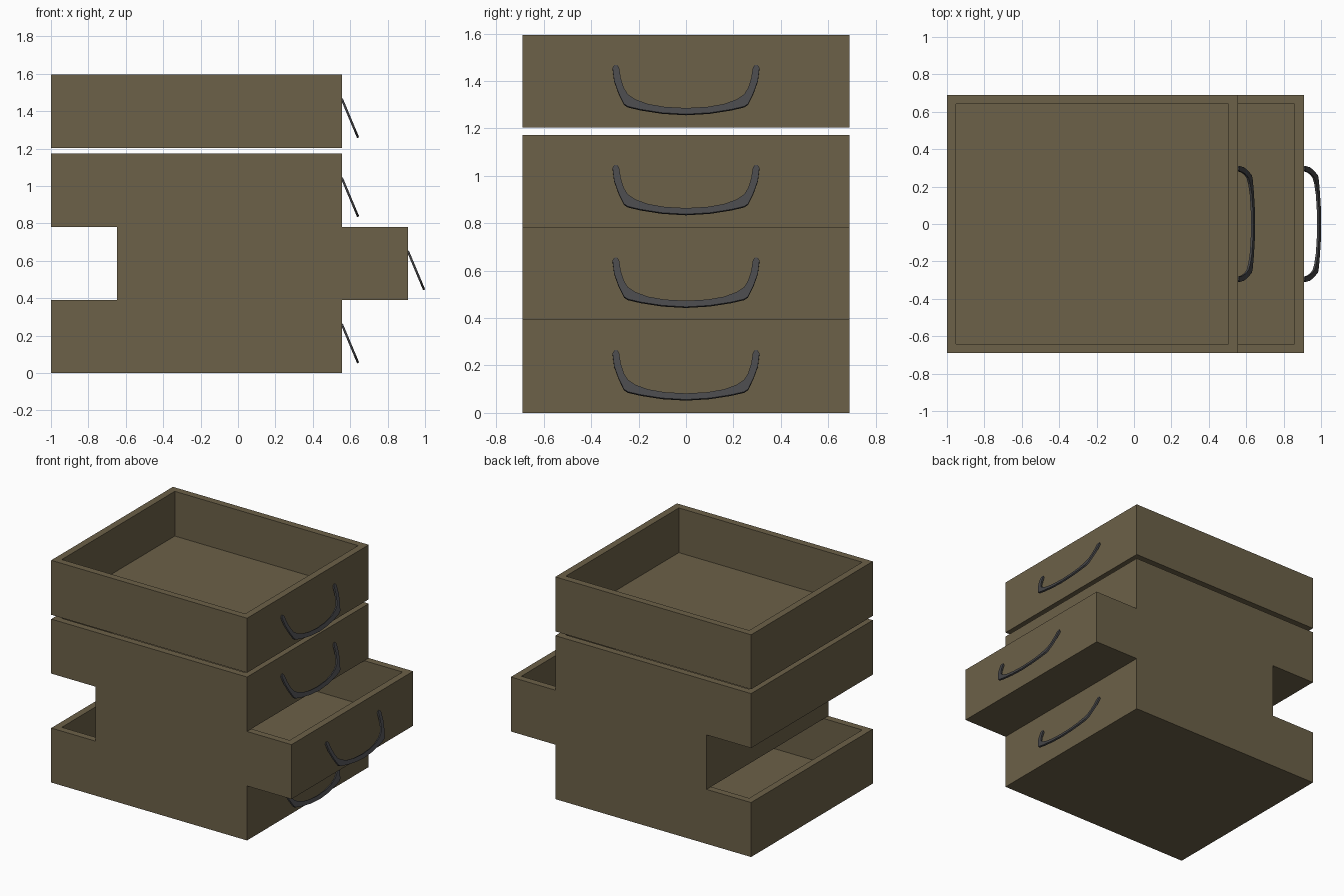
import bpy
import bmesh
from mathutils import Vector

cube = bpy.data.objects.get("Cube")
if cube:
    bpy.data.objects.remove(cube, do_unlink=True)


def make_material(name, rgb, roughness):
    mat = bpy.data.materials.new(name)
    mat.use_nodes = True
    mat.diffuse_color = (*rgb, 1)
    shader = mat.node_tree.nodes["Principled BSDF"]
    shader.inputs["Base Color"].default_value = (*rgb, 1)
    shader.inputs["Roughness"].default_value = roughness
    return mat


wood = make_material("olive_brown_wood", (0.150, 0.119, 0.065), 0.8)
metal = make_material("dark_grey_metal", (0.062, 0.062, 0.066), 0.5)

BACK, FRONT = -1.0, 0.555       # drawer extent along x
HALF_WIDTH = 0.69
HEIGHT = 0.391
WALL = 0.07
PULL = 0.353                    # how far the open drawer slides out


def add_object(name, bm, mat, location):
    bmesh.ops.recalc_face_normals(bm, faces=bm.faces)
    mesh = bpy.data.meshes.new(name)
    bm.to_mesh(mesh)
    bm.free()
    mesh.materials.append(mat)
    obj = bpy.data.objects.new(name, mesh)
    obj.location = location
    bpy.context.collection.objects.link(obj)
    return obj


def add_drawer(name, location):
    # Solid block, then the top is inset and sunk to leave walls and a floor
    bm = bmesh.new()
    bmesh.ops.create_cube(bm, size=1)
    for v in bm.verts:
        v.co = Vector((FRONT if v.co.x > 0 else BACK,
                       v.co.y * 2 * HALF_WIDTH,
                       (v.co.z + 0.5) * HEIGHT))
    top = max(bm.faces, key=lambda f: f.calc_center_median().z)
    bmesh.ops.inset_region(bm, faces=[top], thickness=WALL)
    hole = bmesh.ops.extrude_face_region(bm, geom=[top])
    sunk = [g for g in hole["geom"] if isinstance(g, bmesh.types.BMVert)]
    bmesh.ops.translate(bm, verts=sunk, vec=(0, 0, WALL - HEIGHT))
    if top.is_valid:
        bmesh.ops.delete(bm, geom=[top], context="FACES_ONLY")
    return add_object(name, bm, wood, location)


# Half of the handle as (y, z) pairs: outer edge and inner edge
HANDLE = [
    ((0, .054), (0, .080)),
    ((.10, .060), (.09, .085)),
    ((.19, .074), (.16, .097)),
    ((.246, .087), (.215, .117)),
    ((.262, .098), (.245, .137)),
    ((.285, .145), (.262, .165)),
    ((.303, .195), (.275, .205)),
    ((.310, .250), (.282, .250)),
    ((.302, .262), (.290, .262)),
]
HANDLE_TOP = 0.262
LEAN = 0.42                     # outward slope of the handle


def add_handle(name, location):
    # Flat curved strip leaning away from the drawer front
    bm = bmesh.new()
    half = [[(-y, z) for y, z in pair] for pair in HANDLE[:0:-1]]
    rows = [[bm.verts.new((FRONT + (HANDLE_TOP - z) * LEAN, y, z))
             for y, z in pair] for pair in half + HANDLE]
    for a, b in zip(rows, rows[1:]):
        bm.faces.new((a[0], b[0], b[1], a[1]))
    obj = add_object(name, bm, metal, location)
    solid = obj.modifiers.new("thickness", "SOLIDIFY")
    solid.thickness = 0.012
    solid.offset = 0
    return obj


# Stack of drawers, second one pulled out, top one raised by a small gap
for label, x, z in (("bottom", 0, 0), ("open", PULL, HEIGHT),
                    ("upper", 0, 2 * HEIGHT), ("top", 0, 3 * HEIGHT + 0.031)):
    add_drawer(label + "_drawer", (x, 0, z))
    add_handle(label + "_drawer_handle", (x, 0, z))
